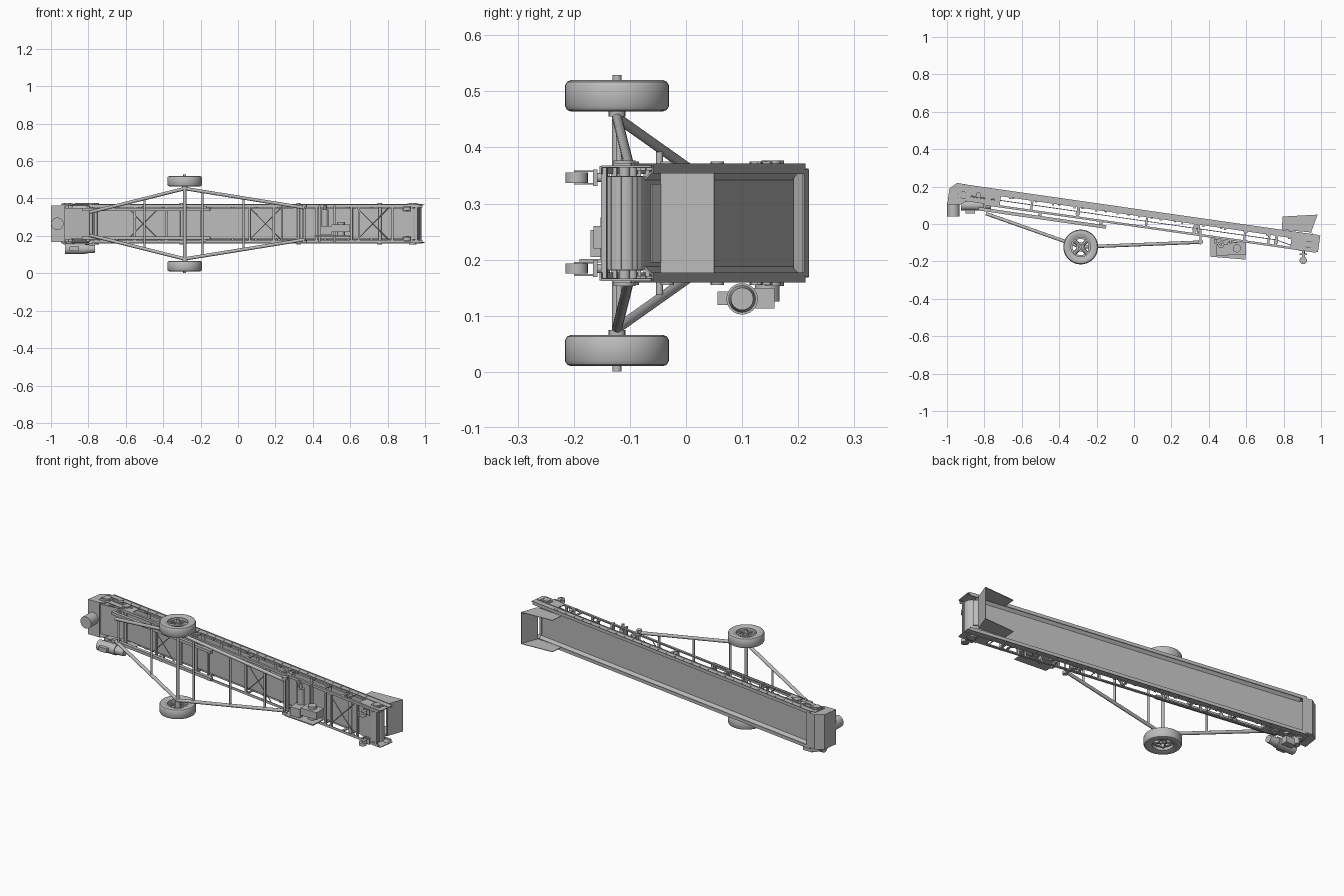
import bpy, bmesh, math
from mathutils import Matrix, Vector

if "Cube" in bpy.data.objects:
    bpy.data.objects.remove(bpy.data.objects["Cube"])

WORLD = Matrix.Translation((0, 0, 0.265))
FRAME = Matrix.Translation((0, 0.036, 0.265)) @ Matrix.Rotation(math.radians(-8.15), 4, 'Z')
SIDES = (1, -1)

steel = bpy.data.materials.new("grey steel")
steel.use_nodes = True
steel.diffuse_color = (0.5, 0.5, 0.5, 1)
steel.node_tree.nodes["Principled BSDF"].inputs["Base Color"].default_value = (0.5, 0.5, 0.5, 1)


class Part:
    """Collects solids into one named object."""
    def __init__(self, name, matrix=FRAME):
        self.name, self.matrix, self.bm = name, matrix, bmesh.new()

    def box(self, lo, hi):
        lo, hi = Vector(lo), Vector(hi)
        m = Matrix.Translation((lo + hi) / 2) @ Matrix.Diagonal((*(hi - lo), 1))
        bmesh.ops.create_cube(self.bm, size=1, matrix=m)
        return self

    def tube(self, p, q, r, r2=None, n=16):
        p, q = Vector(p), Vector(q)
        rot = (q - p).to_track_quat('Z', 'Y').to_matrix().to_4x4()
        bmesh.ops.create_cone(self.bm, cap_ends=True, segments=n, radius1=r,
                              radius2=r if r2 is None else r2, depth=(q - p).length,
                              matrix=Matrix.Translation((p + q) / 2) @ rot)
        return self

    def prism(self, pts, w0, w1):
        a = self.bm.faces.new([self.bm.verts.new((x, y, w0)) for x, y in pts])
        ext = bmesh.ops.extrude_face_region(self.bm, geom=[a])["geom"]
        bmesh.ops.translate(self.bm, verts=[v for v in ext if isinstance(v, bmesh.types.BMVert)],
                            vec=(0, 0, w1 - w0))
        return self

    def sheet(self, path, w, t, closed=False):
        """Folded plate of thickness t following a path, of half width w."""
        n = len(path)
        for i in range(n if closed else n - 1):
            p, q = Vector(path[i]), Vector(path[(i + 1) % n])
            d = (q - p).orthogonal().normalized() * t / 2
            self.prism([p - d, q - d, q + d, p + d], -w, w)
        return self

    def lathe(self, profile, centre, n=40):
        """Closed (radius, w) profile turned about the w axis."""
        rings = [[self.bm.verts.new((centre[0] + r * math.cos(math.tau * k / n),
                                     centre[1] + r * math.sin(math.tau * k / n), centre[2] + h))
                  for r, h in profile] for k in range(n)]
        m = len(profile)
        for k in range(n):
            a, b = rings[k], rings[(k + 1) % n]
            for j in range(m):
                self.bm.faces.new((a[j], b[j], b[(j + 1) % m], a[(j + 1) % m]))
        return self

    def done(self, smooth=True):
        bmesh.ops.recalc_face_normals(self.bm, faces=self.bm.faces)
        me = bpy.data.meshes.new(self.name)
        self.bm.to_mesh(me)
        self.bm.free()
        ob = bpy.data.objects.new(self.name, me)
        bpy.context.collection.objects.link(ob)
        ob.matrix_world = self.matrix
        me.materials.append(steel)
        if smooth:
            bpy.context.view_layer.objects.active = ob
            ob.select_set(True)
            bpy.ops.object.shade_smooth_by_angle(angle=math.radians(35))
            ob.select_set(False)
        return ob


# Belt loop around both drums, with the return run lifted by snub rollers
HEAD, TAIL, DROP, R = -0.92, 0.945, -0.012, 0.036
def arc(u, start):
    return [(u + R * math.cos(math.radians(start - a)), DROP + R * math.sin(math.radians(start - a)))
            for a in range(0, 181, 15)]
belt = arc(TAIL, 90) + [(0.77, -0.012), (-0.79, -0.012)] + arc(HEAD, 270)
Part("belt").sheet(belt, 0.083, 0.004, closed=True).done()
drums = Part("drums")
for u in (HEAD, TAIL):
    drums.tube((u, DROP, -0.084), (u, DROP, 0.084), R - 0.003, n=32)
    drums.tube((u, DROP, -0.106), (u, DROP, 0.106), 0.01)
drums.done()

# Side rails: skirt, top flange, sloped lining and lower chord
for s, side in zip(SIDES, ("upper", "lower")):
    rail = Part(side + "_side_rail")
    for lo, hi in (((-0.93, 0.01, 0.098), (0.99, 0.046, 0.102)),
                   ((-0.93, 0.043, 0.088), (0.99, 0.046, 0.106)),
                   ((-0.93, 0.01, 0.098), (0.99, 0.013, 0.106)),
                   ((-0.8, -0.050, 0.098), (0.99, -0.038, 0.102)),
                   ((-0.8, -0.050, 0.088), (0.99, -0.047, 0.102)),
                   ((0.85, -0.045, 0.099), (1.0, 0.044, 0.103)),
                   ((-0.95, -0.042, 0.099), (-0.72, 0.03, 0.102))):
        rail.box((lo[0], lo[1], s * lo[2]), (hi[0], hi[1], s * hi[2]))
    for u in (-0.55, -0.3, 0.07, 0.35, 0.6, 0.73):
        rail.box((u - 0.006, -0.045, s * 0.094), (u + 0.006, 0.012, s * 0.1))
    rail.done(False)
    lining = Part(side + "_skirt_lining")
    quad = [(0.044, 0.096), (0.041, 0.097), (0.023, 0.078), (0.026, 0.077)]
    vs = [[lining.bm.verts.new((u, v, s * w)) for v, w in quad] for u in (-0.9, 0.95)]
    for i in range(4):
        j = (i + 1) % 4
        lining.bm.faces.new((vs[0][i], vs[0][j], vs[1][j], vs[1][i]))
    for f in vs:
        lining.bm.faces.new(f)
    lining.done(False)
    bolts = Part(side + "_skirt_bolts")
    for i in range(30):
        u = -0.85 + i * 0.058
        bolts.tube((u, 0.03, s * 0.1), (u, 0.03, s * 0.105), 0.003, n=6)
        if i % 2:
            bolts.box((u, 0.002, s * 0.094), (u + 0.012, 0.012, s * 0.104))
    bolts.done(False)

# Idler rollers under both runs, with their hangers
idlers = Part("idler_rollers")
for i in range(13):
    u = -0.78 + i * 0.125
    idlers.tube((u, 0.012, -0.096), (u, 0.012, 0.096), 0.008, n=12)
for u in (-0.79, -0.3, 0.33, 0.77):
    idlers.tube((u, -0.023, -0.1), (u, -0.023, 0.1), 0.009, n=12)
    for s in SIDES:
        idlers.box((u - 0.008, -0.045, s * 0.1), (u + 0.008, 0.012, s * 0.106))
        idlers.tube((u, -0.023, s * 0.1), (u, -0.023, s * 0.11), 0.012, n=12)
idlers.done()

# Cross members and diagonal bracing of the lower plane
brace = Part("frame_bracing")
for u in (-0.76, -0.55, -0.38, -0.19, 0.07, 0.2, 0.36, 0.43, 0.62, 0.66, 0.84, 0.97):
    brace.box((u - 0.006, -0.05, -0.1), (u + 0.006, -0.04, 0.1))
for u0, u1 in ((-0.6, -0.41), (0.06, 0.25), (0.64, 0.83)):
    for s in SIDES:
        brace.tube((u0, -0.046, -s * 0.095), (u1, -0.046, s * 0.095), 0.0025, n=6)
brace.done()

# Discharge hood with round spout
hood = Part("discharge_hood", WORLD)
outline = [(-0.997, 0.105), (-0.985, 0.19), (-0.945, 0.218), (-0.89, 0.209), (-0.9, 0.12), (-0.925, 0.105)]
for s in SIDES:
    hood.prism(outline, s * 0.094, s * 0.097)
hood.sheet(outline[:4], 0.096, 0.003).sheet([outline[0], outline[5]], 0.096, 0.003)
hood.done(False)
Part("discharge_spout", WORLD).tube((-0.966, 0.04, 0), (-0.966, 0.11, 0), 0.033, n=32).done()

# Feed hopper: two wings and a sloped end plate
hopper = Part("feed_hopper", WORLD)
wing = [(0.795, 0.04), (0.98, 0.05), (0.945, -0.045), (0.79, -0.03)]
for s in SIDES:
    hopper.prism(wing, s * 0.086, s * 0.089)
hopper.sheet([wing[1], wing[2]], 0.089, 0.003)
hopper.sheet([wing[2], (0.965, -0.062)], 0.07, 0.003)
hopper.done(False)

# Road wheels
AX, AY = -0.285, -0.123
tyre = [(0.056, -0.022), (0.07, -0.027), (0.082, -0.028), (0.089, -0.025), (0.093, -0.018),
        (0.093, 0.018), (0.089, 0.025), (0.082, 0.028), (0.07, 0.027), (0.056, 0.022)]
for s, side in zip(SIDES, ("upper", "lower")):
    c = (AX, AY, s * 0.227)
    Part(side + "_tyre", WORLD).lathe(tyre, c).done()
    rim = Part(side + "_wheel_rim", WORLD)
    rim.lathe([(0.052, -0.022), (0.058, -0.022), (0.058, 0.022), (0.052, 0.022)], c)
    rim.lathe([(0.012, 0), (0.024, 0), (0.024, s * 0.008), (0.012, s * 0.008)], c)
    rim.lathe([(0.043, 0), (0.054, 0), (0.054, s * 0.006), (0.043, s * 0.006)], c)
    for k in range(4):
        a = math.pi / 4 + k * math.pi / 2
        d = Vector((math.cos(a), math.sin(a), 0))
        p = Vector((AX, AY, s * 0.23))
        rim.tube(p + d * 0.018, p + d * 0.048, 0.011, n=8)
    rim.tube((AX, AY, s * 0.19), (AX, AY, s * 0.245), 0.015)
    rim.tube((AX, AY, s * 0.245), (AX, AY, s * 0.264), 0.008)
    rim.done()

# Undercarriage: axle, spreading legs and rungs between them
under = Part("undercarriage", WORLD)
axle_end, front, rear = (AX, AY, 0.188), (-0.79, 0.055, 0.062), (0.355, -0.097, 0.085)
def along(p, q, x):
    return Vector(p).lerp(Vector(q), (x - p[0]) / (q[0] - p[0]))
mirror = Vector((1, 1, -1))
for s in SIDES:
    f = Vector((1, 1, s))
    for end in (front, rear):
        under.tube(Vector(axle_end) * f, Vector(end) * f, 0.009)
    under.tube((AX, AY, 0), (AX, AY, s * 0.2), 0.009)
    under.tube((0.355, -0.095, s * 0.09), (0.355, -0.095, s * 0.104), 0.014)
    under.box((0.35, -0.1, s * 0.094), (0.362, -0.03, s * 0.1))
for end, xs in ((front, (-0.77, -0.5)), (rear, (-0.19, 0.03, 0.235, 0.355))):
    for x in xs:
        p = along(axle_end, end, x)
        under.tube(p, p * mirror, 0.006, n=12)
under.done()

# Sliding rails below the frame and the lift ram
slide = Part("slide_rails")
for s in SIDES:
    slide.box((-0.83, -0.082, s * 0.068), (-0.14, -0.064, s * 0.084))
    for u in (-0.8, -0.5, -0.17):
        slide.box((u - 0.008, -0.066, s * 0.07), (u + 0.008, -0.045, s * 0.095))
slide.done(False)

# Drive motor and gearbox on the side of the head
drive = Part("drive_motor", WORLD)
drive.tube((-0.925, 0.1, -0.135), (-0.815, 0.1, -0.135), 0.028, n=24)
drive.tube((-0.815, 0.1, -0.135), (-0.765, 0.1, -0.135), 0.024, 0.02, n=24)
drive.box((-0.89, 0.12, -0.152), (-0.83, 0.158, -0.116))
drive.box((-0.9, 0.056, -0.146), (-0.85, 0.08, -0.122))
drive.tube((-0.9, 0.145, -0.14), (-0.9, 0.145, -0.1), 0.022, n=24)
drive.done()

# Drum bearings and take-up screws
bearings = Part("drum_bearings")
for s in SIDES:
    for u in (HEAD, TAIL):
        bearings.tube((u, DROP, s * 0.102), (u, DROP, s * 0.112), 0.02, n=20)
        bearings.box((u - 0.028, DROP - 0.016, s * 0.1), (u + 0.028, DROP + 0.016, s * 0.107))
    bearings.tube((-0.88, DROP, s * 0.106), (-0.75, DROP, s * 0.106), 0.004, n=8)
    bearings.tube((-0.84, 0, s * 0.1), (-0.84, 0, s * 0.112), 0.014)
    bearings.box((-0.8, -0.03, s * 0.1), (-0.77, 0.005, s * 0.11))
bearings.done()

# Power unit: mounting plate, tank, pump and ram
power = Part("power_unit", WORLD)
power.prism([(0.41, -0.075), (0.6, -0.105), (0.595, -0.19), (0.41, -0.175)], -0.07, -0.064)
power.box((0.5, -0.165, -0.045), (0.6, -0.1, -0.005))
power.box((0.44, -0.17, -0.06), (0.5, -0.11, -0.012))
power.tube((0.55, -0.13, -0.064), (0.55, -0.13, 0.01), 0.022)
power.tube((0.465, -0.11, -0.02), (0.465, -0.11, 0.075), 0.018)
power.tube((0.465, -0.11, 0.07), (0.465, -0.11, 0.1), 0.007)
for x in (0.43, 0.51):
    power.box((x, -0.105, -0.098), (x + 0.01, -0.08, 0.098))
power.done()

# Tail casters
casters = Part("tail_casters", WORLD)
for s in SIDES:
    casters.tube((0.905, -0.195, s * 0.072), (0.905, -0.195, s * 0.09), 0.02, n=24)
    for w in (0.069, 0.091):
        casters.box((0.897, -0.2, s * w), (0.913, -0.162, s * (w + 0.003)))
    casters.box((0.885, -0.166, s * 0.066), (0.925, -0.158, s * 0.096))
    casters.tube((0.905, -0.16, s * 0.081), (0.905, -0.135, s * 0.081), 0.008)
    casters.box((0.88, -0.145, s * 0.07), (0.93, -0.139, s * 0.102))
casters.done()
